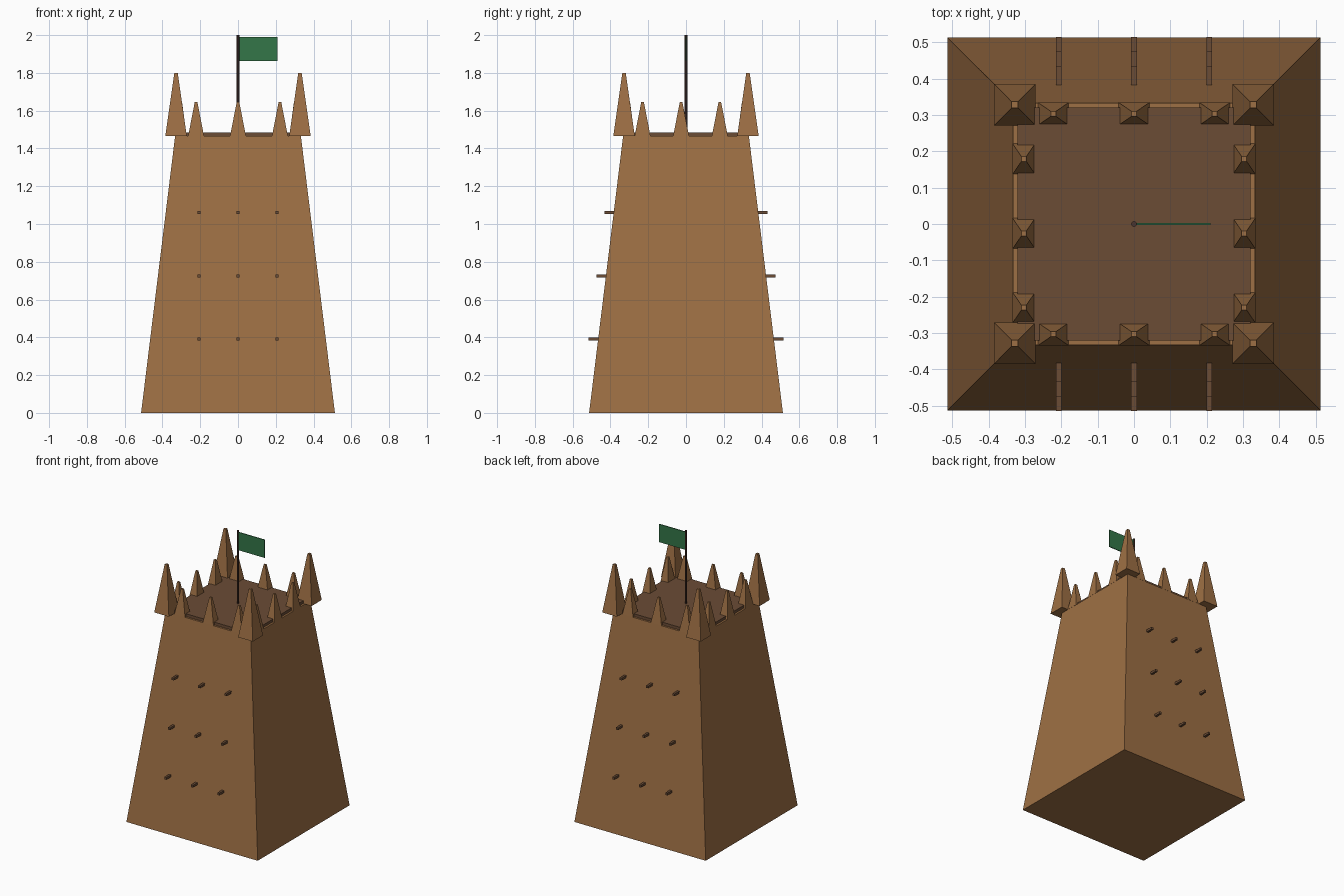
import bpy, bmesh

if "Cube" in bpy.data.objects:
    bpy.data.objects.remove(bpy.data.objects["Cube"])


def material(name, rgb):
    m = bpy.data.materials.new(name)
    m.diffuse_color = (*rgb, 1.0)
    m.use_nodes = True
    m.node_tree.nodes["Principled BSDF"].inputs["Base Color"].default_value = m.diffuse_color
    return m


MUD = material("mud brick", (0.34, 0.16, 0.058))
ROOF = material("roof brown", (0.145, 0.072, 0.036))
POLE = material("dark wood", (0.07, 0.035, 0.026))
GREEN = material("flag green", (0.033, 0.18, 0.065))


def taper(name, centre, z0, z1, base, top, mat):
    """Four-sided block with separate half sizes at its base and top."""
    cx, cy = centre
    bm = bmesh.new()
    rings = []
    for z, (hx, hy) in ((z0, base), (z1, top)):
        rings.append([bm.verts.new((cx + sx * hx, cy + sy * hy, z))
                      for sx, sy in ((-1, -1), (1, -1), (1, 1), (-1, 1))])
    low, high = rings
    bm.faces.new(low[::-1])
    bm.faces.new(high)
    for i in range(4):
        j = (i + 1) % 4
        bm.faces.new((low[i], low[j], high[j], high[i]))
    mesh = bpy.data.meshes.new(name)
    bm.to_mesh(mesh)
    bm.free()
    mesh.materials.append(mat)
    obj = bpy.data.objects.new(name, mesh)
    bpy.context.collection.objects.link(obj)
    return obj


BASE, TOP, H = 0.513, 0.333, 1.465

# Tapered tower body and the raised roof floor
taper("tower_body", (0, 0), 0, H, (BASE, BASE), (TOP, TOP), MUD)
taper("roof_floor", (0, 0), H - 0.01, 1.485, (0.32, 0.32), (0.32, 0.32), ROOF)

# Large corner spires
for sx in (-1, 1):
    for sy in (-1, 1):
        taper("corner_spire", (sx * 0.328, sy * 0.328), H, 1.80,
              (0.057, 0.057), (0.009, 0.009), MUD)

# Small spikes along the parapet
for s in (-1, 1):
    for x in (-0.222, 0, 0.222):
        taper("parapet_spike", (x, s * 0.303), H, 1.645,
              (0.042, 0.031), (0.007, 0.007), MUD)
    for y in (-0.23, -0.026, 0.179):
        taper("parapet_spike", (s * 0.303, y), H, 1.645,
              (0.031, 0.042), (0.007, 0.007), MUD)

# Wooden beam ends poking out of the front and back walls
for s in (-1, 1):
    for z in (0.39, 0.725, 1.06):
        wall = BASE + (TOP - BASE) * z / H
        for x in (-0.207, 0, 0.207):
            taper("beam_end", (x, s * wall), z - 0.008, z + 0.008,
                  (0.008, 0.05), (0.008, 0.05), ROOF)

# Flagpole
bpy.ops.mesh.primitive_cylinder_add(vertices=8, radius=0.008, depth=0.53,
                                    location=(0, 0, 1.735))
pole = bpy.context.object
pole.name = "flagpole"
pole.data.materials.append(POLE)

# Flag
taper("flag", (0.106, 0), 1.863, 1.99, (0.104, 0.003), (0.104, 0.003), GREEN)
